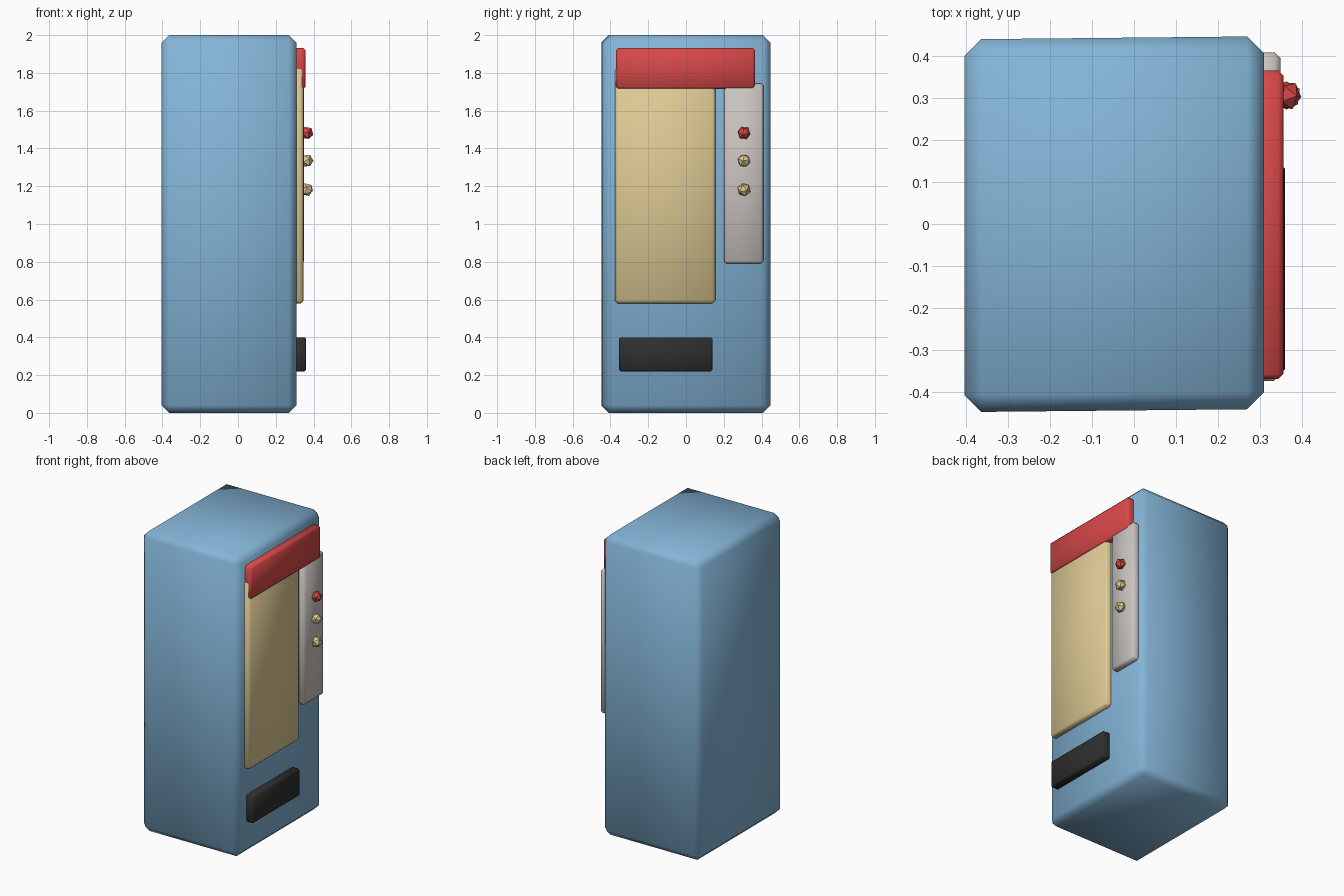
import bpy, bmesh, random
from mathutils import Euler

if "Cube" in bpy.data.objects:
    bpy.data.objects.remove(bpy.data.objects["Cube"])

random.seed(4)


def material(name, rgb):
    m = bpy.data.materials.new(name)
    m.diffuse_color = (*rgb, 1)
    m.use_nodes = True
    m.node_tree.nodes["Principled BSDF"].inputs["Base Color"].default_value = m.diffuse_color
    return m


BLUE = material("soft_blue", (0.23, 0.46, 0.68))
RED = material("red", (0.68, 0.065, 0.065))
CREAM = material("cream_yellow", (0.74, 0.60, 0.30))
GREY = material("warm_grey", (0.60, 0.56, 0.53))
BLACK = material("black", (0.028, 0.028, 0.028))


def finish(bm, name, mat):
    me = bpy.data.meshes.new(name)
    bm.to_mesh(me)
    bm.free()
    me.materials.append(mat)
    for p in me.polygons:
        p.use_smooth = True
    ob = bpy.data.objects.new(name, me)
    bpy.context.collection.objects.link(ob)
    return ob


def block(name, lo, hi, bevel, mat, skew=0.0):
    """Box between two corners with single-step chamfered edges."""
    bm = bmesh.new()
    bmesh.ops.create_cube(bm, size=1)
    for v in bm.verts:
        v.co = [l + (c + 0.5) * (h - l) for c, l, h in zip(v.co, lo, hi)]
    bmesh.ops.bevel(bm, geom=bm.edges[:], offset=bevel, segments=1,
                    affect='EDGES', profile=0.5)
    for v in bm.verts:
        v.co.y += skew * v.co.x
    return finish(bm, name, mat)


# Cabinet, slightly out of square
block("cabinet", (-0.405, -0.445, 0), (0.31, 0.445, 2), 0.04, BLUE, 0.01)

# Panels on the service side
block("display_window", (0.28, -0.375, 0.58), (0.347, 0.155, 1.83), 0.014, CREAM)
block("header_sign", (0.28, -0.37, 1.715), (0.357, 0.366, 1.932), 0.012, RED)
block("control_panel", (0.28, 0.20, 0.79), (0.35, 0.41, 1.745), 0.014, GREY)
block("delivery_slot", (0.28, -0.355, 0.22), (0.36, 0.14, 0.40), 0.008, BLACK)

# Faceted selection buttons
for i, (z, mat) in enumerate([(1.482, RED), (1.335, CREAM), (1.182, CREAM)]):
    bm = bmesh.new()
    bmesh.ops.create_icosphere(bm, subdivisions=1, radius=0.036)
    rot = Euler([random.uniform(0, 3) for _ in range(3)]).to_matrix()
    for v in bm.verts:
        v.co = rot @ v.co
        v.co.x += 0.364
        v.co.y += 0.307
        v.co.z += z
    ob = finish(bm, f"button_{i + 1}", mat)
    for p in ob.data.polygons:
        p.use_smooth = False
